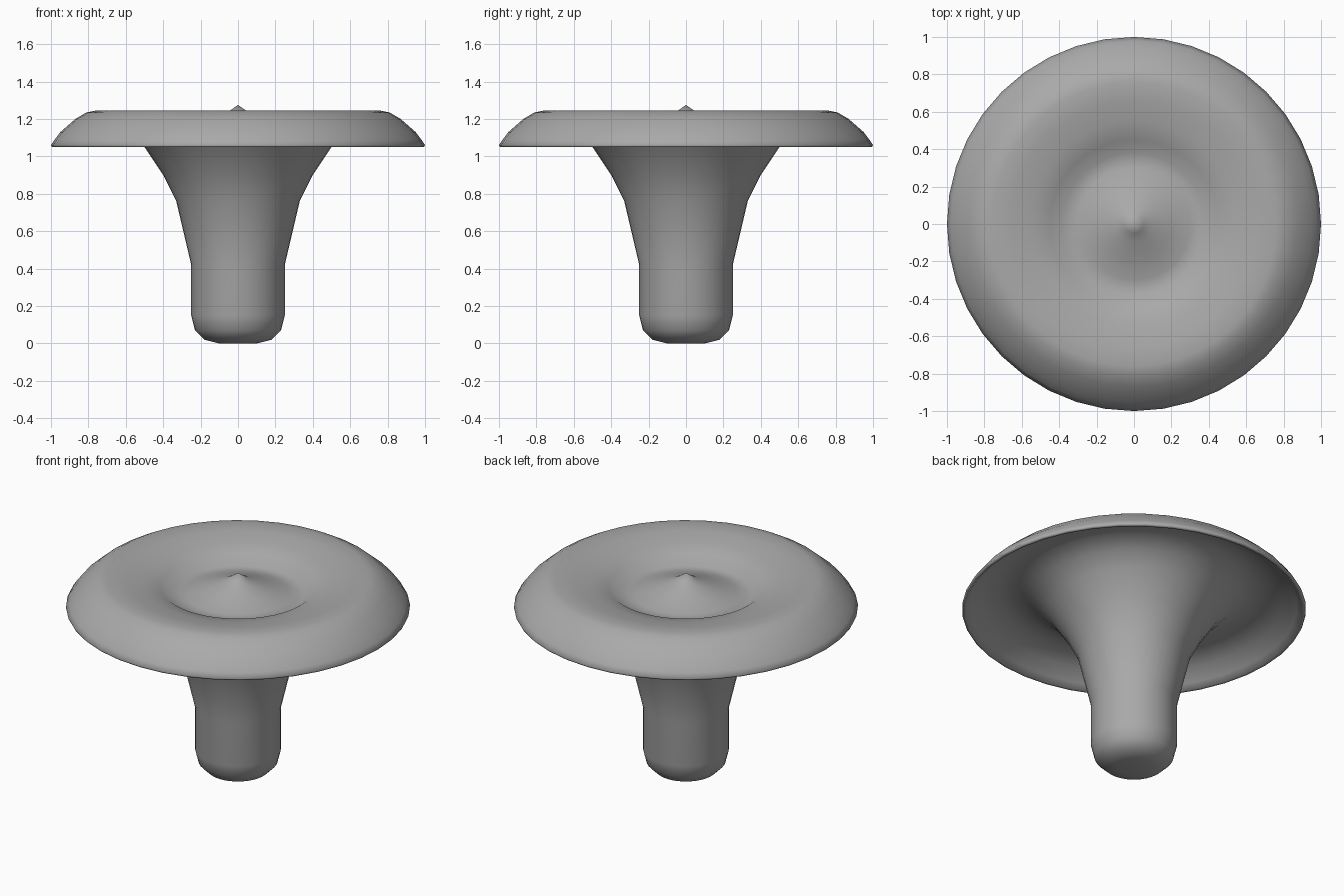
import bpy
import bmesh
from math import radians, tau, cos, sin

if "Cube" in bpy.data.objects:
    bpy.data.objects.remove(bpy.data.objects["Cube"], do_unlink=True)

SIDES = 40

grey = bpy.data.materials.new("plain grey")
grey.use_nodes = True
colour = (0.4, 0.4, 0.4, 1)
grey.diffuse_color = colour
grey.node_tree.nodes["Principled BSDF"].inputs["Base Color"].default_value = colour


def lathe(name, profile):
    """Turn a radius/height profile round the vertical axis."""
    bm = bmesh.new()
    rings = []
    for r, z in profile:
        if r == 0:
            rings.append([bm.verts.new((0, 0, z))] * SIDES)
        else:
            rings.append([bm.verts.new((r * cos(tau * i / SIDES), r * sin(tau * i / SIDES), z))
                          for i in range(SIDES)])
    for low, high in zip(rings, rings[1:]):
        for i in range(SIDES):
            j = (i + 1) % SIDES
            corners = [low[i], low[j], high[j], high[i]]
            bm.faces.new(list(dict.fromkeys(corners)))
    bmesh.ops.recalc_face_normals(bm, faces=bm.faces)
    mesh = bpy.data.meshes.new(name)
    bm.to_mesh(mesh)
    bm.free()
    mesh.materials.append(grey)
    obj = bpy.data.objects.new(name, mesh)
    bpy.context.collection.objects.link(obj)
    bpy.ops.object.select_all(action='DESELECT')
    obj.select_set(True)
    bpy.context.view_layer.objects.active = obj
    bpy.ops.object.shade_smooth_by_angle(angle=radians(80))
    return obj


# Rounded foot and flaring stem
stem = [(0, 0), (0.1, 0), (0.18, 0.02), (0.23, 0.07), (0.25, 0.15),
        (0.25, 0.42), (0.33, 0.76), (0.4, 0.9), (0.5, 1.05)]
# Hollow underside of the cap
underside = [(0.58, 1.13), (0.68, 1.18), (0.78, 1.18), (0.88, 1.14), (0.95, 1.08), (0.98, 1.05)]
# Outer rim, raised ring, valley and central point
top = [(0.995, 1.05), (1, 1.06), (0.98, 1.09), (0.95, 1.13), (0.87, 1.2), (0.81, 1.235),
       (0.76, 1.245), (0.66, 1.237), (0.55, 1.215), (0.45, 1.19), (0.38, 1.14),
       (0.3, 1.145), (0.2, 1.18), (0.1, 1.215), (0.05, 1.24), (0, 1.275)]
lathe("mushroom_body", stem + underside + top)
